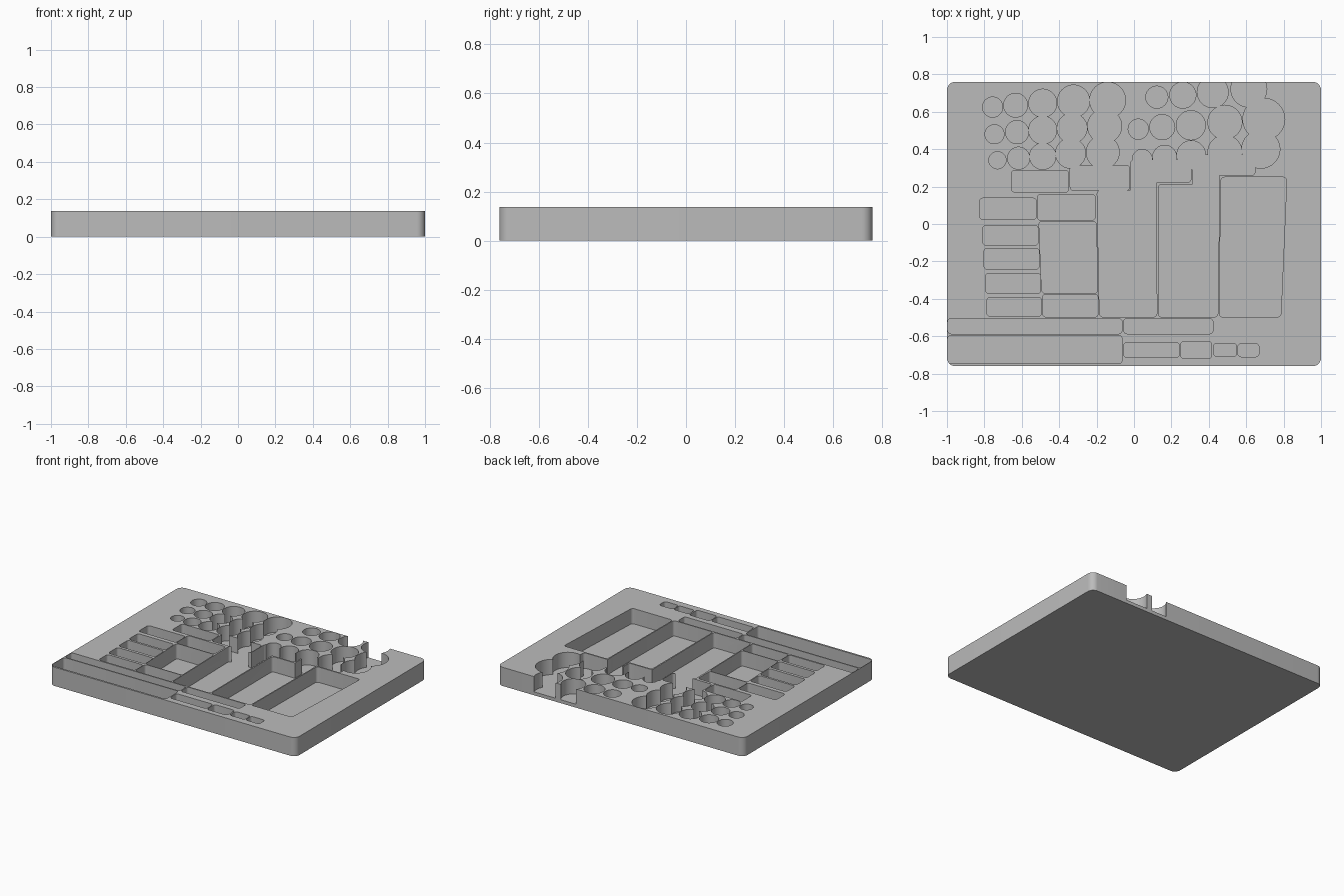
import bpy, bmesh, math
from mathutils import Vector

HEIGHT = 0.137
FLOOR = 0.025

grey = bpy.data.materials.new("tray grey")
grey.diffuse_color = (0.5, 0.5, 0.5, 1)


def rounded(corners, r, steps=5):
    """Round the corners of a counter-clockwise quad."""
    pts = []
    for i, c in enumerate(corners):
        c = Vector(c)
        a = (Vector(corners[i - 1]) - c).normalized() * r
        b = (Vector(corners[(i + 1) % 4]) - c).normalized() * r
        for k in range(steps + 1):
            t = k / steps * math.pi / 2
            pts.append(c + a * (1 - math.sin(t)) + b * (1 - math.cos(t)))
    return pts


def rect(x0, y0, x1, y1):
    return [(x0, y0), (x1, y0), (x1, y1), (x0, y1)]


def circle(x, y, r, n=40):
    return [(x + r * math.cos(2 * math.pi * k / n),
             y + r * math.sin(2 * math.pi * k / n)) for k in range(n)]


def prism(name, outline, z0, z1):
    bm = bmesh.new()
    face = bm.faces.new([bm.verts.new((p[0], p[1], z0)) for p in outline])
    out = bmesh.ops.extrude_face_region(bm, geom=[face])["geom"]
    top = [v for v in out if isinstance(v, bmesh.types.BMVert)]
    bmesh.ops.translate(bm, verts=top, vec=(0, 0, z1 - z0))
    bmesh.ops.recalc_face_normals(bm, faces=bm.faces)
    mesh = bpy.data.meshes.new(name)
    bm.to_mesh(mesh)
    bm.free()
    mesh.materials.append(grey)
    ob = bpy.data.objects.new(name, mesh)
    bpy.context.collection.objects.link(ob)
    return ob


# Slab with rounded corners
tray = prism("tray", rounded(rect(-1, -0.76, 1, 0.76), 0.045, 8), 0, HEIGHT)

# Rectangular pockets: x0, y0, x1, y1
boxes = [
    (-0.655, 0.17, -0.35, 0.287), (-0.341, 0.18, -0.023, 0.314),
    (-0.826, 0.025, -0.521, 0.138), (-0.517, 0.02, -0.208, 0.159),
    (-0.808, -0.114, -0.513, -0.007), (-0.802, -0.242, -0.507, -0.13),
    (-0.794, -0.371, -0.499, -0.264), (-0.786, -0.494, -0.494, -0.392),
    (-0.489, -0.497, -0.192, -0.376),
    # stepped upper compartments
    (-0.018, 0.222, 0.304, 0.341), (0.314, 0.26, 0.647, 0.368),
    # long slots and small wells along the front
    (-0.996, -0.587, -0.064, -0.506), (-0.055, -0.587, 0.422, -0.506),
    (-0.996, -0.746, -0.064, -0.596), (-0.055, -0.714, 0.242, -0.633),
    (0.25, -0.72, 0.415, -0.628), (0.425, -0.708, 0.549, -0.638),
    (0.555, -0.71, 0.668, -0.64),
]
outlines = [rounded(rect(*b), 0.018) for b in boxes]

# Openings joining the upper compartments to the tall ones
outlines += [rect(-0.018, 0.15, 0.12, 0.25), rect(0.314, 0.18, 0.455, 0.28)]

# Tall tapered compartments: bottom x0, x1, y then top x0, x1, y
for a, b, y0, c, d, y1 in [
    (-0.493, -0.194, -0.37, -0.508, -0.202, 0.014),
    (-0.184, 0.122, -0.497, -0.197, 0.12, 0.18),
    (0.13, 0.448, -0.497, 0.13, 0.457, 0.212),
    (0.456, 0.785, -0.497, 0.465, 0.817, 0.25),
]:
    outlines.append(rounded([(a, y0), (b, y0), (d, y1), (c, y1)], 0.018))

# Round wells: x, y, radius
wells = [
    (-.756, .625, .054), (-.633, .635, .064), (-.488, .646, .075),
    (-.323, .657, .086), (-.141, .662, .096), (.122, .678, .059),
    (.261, .689, .07), (.421, .705, .083), (.614, .721, .096),
    (-.746, .48, .051), (-.625, .491, .062), (-.488, .502, .075),
    (-.331, .512, .08), (-.157, .523, .091), (.023, .507, .054),
    (.151, .518, .067), (.304, .528, .078), (.486, .544, .091),
    (.694, .56, .112),
    (-.73, .341, .046), (-.617, .352, .059), (-.488, .362, .07),
    (-.339, .378, .08), (-.167, .384, .088), (.044, .346, .053),
    (.164, .357, .064), (.306, .368, .077), (.486, .384, .091),
    (.678, .4, .102),
]
outlines += [circle(*w) for w in wells]

# Cut every pocket to the same floor
bpy.context.view_layer.objects.active = tray
for outline in outlines:
    cutter = prism("pocket_cutter", outline, FLOOR, HEIGHT + 0.1)
    cutter.hide_render = True
    mod = tray.modifiers.new("pocket", "BOOLEAN")
    mod.operation = "DIFFERENCE"
    mod.solver = "MANIFOLD"
    mod.object = cutter
    bpy.ops.object.modifier_apply(modifier=mod.name)
    bpy.data.objects.remove(cutter)

# Round walls smooth, edges sharp
tray.select_set(True)
bpy.ops.object.shade_smooth_by_angle(angle=math.radians(30))
